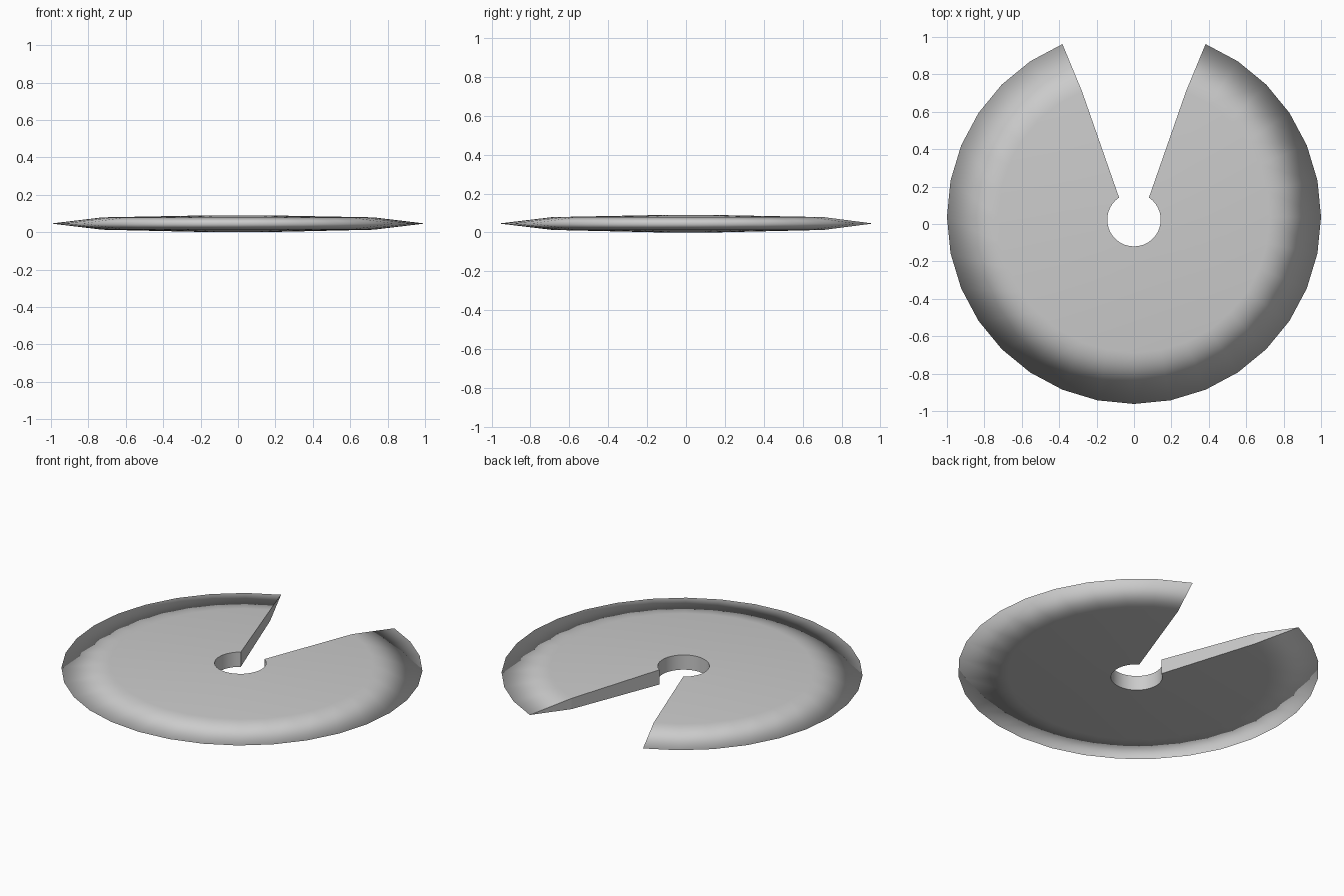
import bpy, bmesh
from math import sin, cos, radians

if "Cube" in bpy.data.objects:
    bpy.data.objects.remove(bpy.data.objects["Cube"])

CY, ZC = 0.038, 0.046      # disc centre
SEG = 28                   # 28 of 32 sides, the rest is the wedge gap


def ring(bm, radius, cy, gap, z):
    """Open arc of vertices; gap = half angle of the opening around +y."""
    verts = []
    for i in range(SEG + 1):
        a = radians(gap + (360 - 2 * gap) * i / SEG)
        verts.append(bm.verts.new((radius * sin(a), cy + radius * cos(a), z)))
    return verts


bm = bmesh.new()

# Lens-like section: hole edge, shoulder, thin rim, and the same underneath
rings = [
    ring(bm, 0.143, 0.023, 34, ZC + 0.044),
    ring(bm, 0.725, CY, 22.5, ZC + 0.033),
    ring(bm, 1.0, CY, 22.5, ZC),
    ring(bm, 0.725, CY, 22.5, ZC - 0.033),
    ring(bm, 0.143, 0.023, 34, ZC - 0.046),
]

# Skin around the section, including the hole wall
for k, lower in enumerate(rings):
    upper = rings[(k + 1) % len(rings)]
    for i in range(SEG):
        f = bm.faces.new((lower[i], lower[i + 1], upper[i + 1], upper[i]))
        f.smooth = True

# Flat walls on both sides of the wedge gap
walls = []
for i in (0, SEG):
    v = [r[i] for r in rings]
    walls.append(bm.faces.new((v[0], v[1], v[3], v[4])))
    walls.append(bm.faces.new((v[1], v[2], v[3])))

bmesh.ops.recalc_face_normals(bm, faces=bm.faces[:])

# Crisp edges at the walls and the hole, soft rim
for f in walls:
    for e in f.edges:
        e.smooth = False
for r in (rings[0], rings[4]):
    for a, b in zip(r, r[1:]):
        bm.edges.get((a, b)).smooth = False

mesh = bpy.data.meshes.new("notched_disc")
bm.to_mesh(mesh)
bm.free()
disc = bpy.data.objects.new("notched_disc", mesh)
bpy.context.collection.objects.link(disc)
